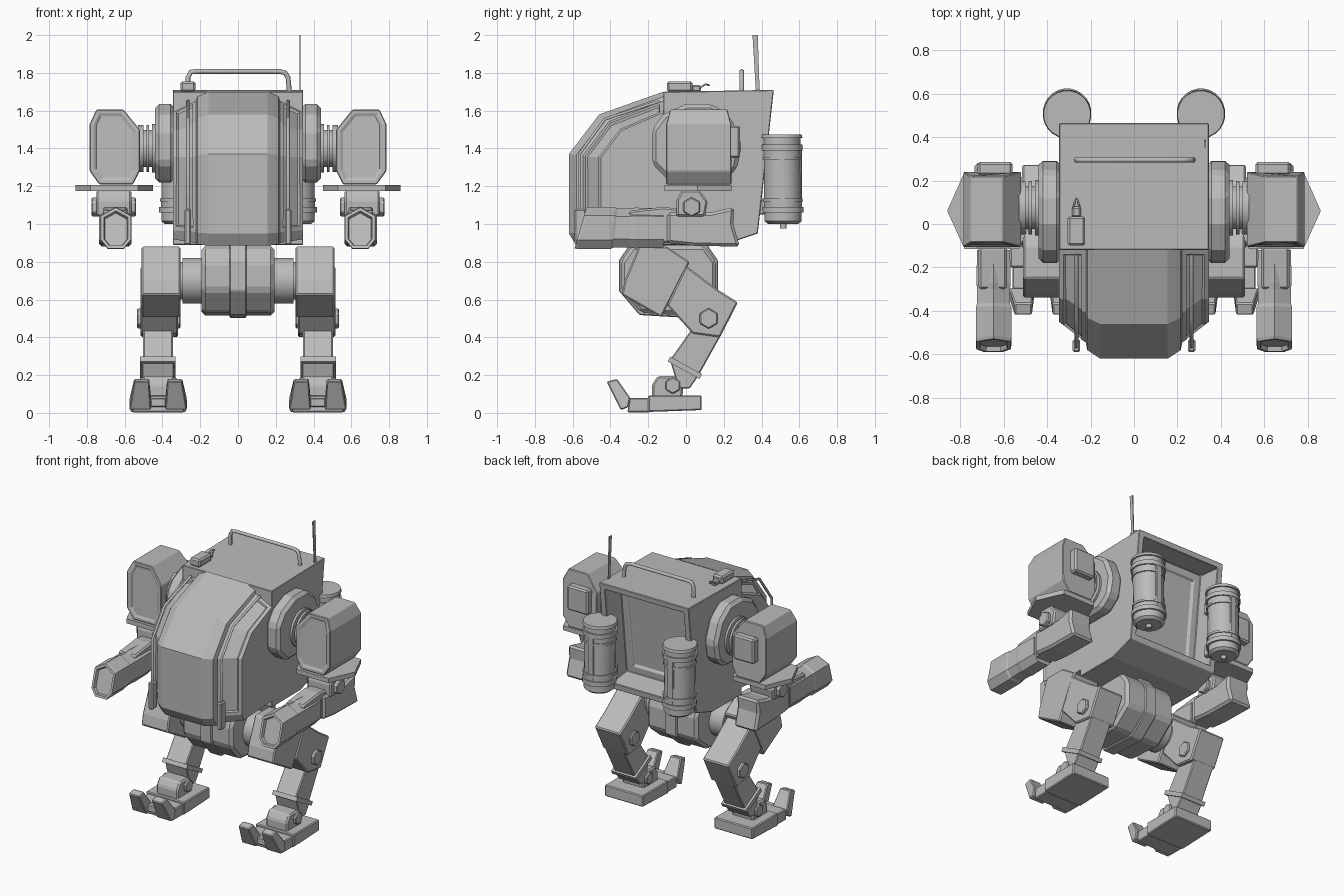
import bpy, bmesh, math

if "Cube" in bpy.data.objects:
    bpy.data.objects.remove(bpy.data.objects["Cube"])

grey = bpy.data.materials.new("hull grey")
grey.diffuse_color = (0.5, 0.5, 0.5, 1)
grey.use_nodes = True
grey.node_tree.nodes["Principled BSDF"].inputs["Base Color"].default_value = grey.diffuse_color


def finish(name, bm, bevel=0, mirror=False, smooth=False):
    bmesh.ops.recalc_face_normals(bm, faces=bm.faces)
    if smooth:
        for f in bm.faces:
            f.smooth = True
        for e in bm.edges:
            e.smooth = len(e.link_faces) == 2 and e.calc_face_angle() < math.radians(35)
    me = bpy.data.meshes.new(name)
    bm.to_mesh(me)
    bm.free()
    me.materials.append(grey)
    ob = bpy.data.objects.new(name, me)
    bpy.context.collection.objects.link(ob)
    if bevel:
        m = ob.modifiers.new("bevel", 'BEVEL')
        m.width, m.segments, m.limit_method = bevel, 1, 'ANGLE'
    if mirror:
        ob.modifiers.new("mirror", 'MIRROR')
    return ob


def loft_mesh(rings):
    bm = bmesh.new()
    rows = [[bm.verts.new(p) for p in r] for r in rings]
    n = len(rows[0])
    for a, b in zip(rows, rows[1:]):
        for i in range(n):
            bm.faces.new((a[i], a[(i + 1) % n], b[(i + 1) % n], b[i]))
    bm.faces.new(rows[0])
    bm.faces.new(rows[-1][::-1])
    bmesh.ops.recalc_face_normals(bm, faces=bm.faces)
    return bm


def place(axis, t, p, q):
    return {'x': (t, p, q), 'y': (p, t, q), 'z': (p, q, t)}[axis]


def prism(name, axis, pts, a, b, bevel=0, mirror=True, smooth=False):
    bm = loft_mesh([[place(axis, t, p, q) for p, q in pts] for t in (a, b)])
    return finish(name, bm, bevel, mirror, smooth)


def box(name, x, y, z, bevel=0, mirror=True):
    pts = [(y[0], z[0]), (y[1], z[0]), (y[1], z[1]), (y[0], z[1])]
    return prism(name, 'x', pts, x[0], x[1], bevel, mirror)


def ngon(cp, cq, r, n):
    return [(cp + r * math.cos(2 * math.pi * (i + .5) / n),
             cq + r * math.sin(2 * math.pi * (i + .5) / n)) for i in range(n)]


def lathe(name, axis, cp, cq, prof, n=24, lean=0, mirror=True):
    rings = []
    for t, r in prof:
        rings.append([place(axis, t, p, q) for p, q in ngon(cp, cq + lean * (t - prof[0][0]), r, n)])
    return finish(name, loft_mesh(rings), 0, mirror, True)


def tube(name, pts, r):
    cu = bpy.data.curves.new(name, 'CURVE')
    cu.dimensions, cu.bevel_depth, cu.bevel_resolution, cu.use_fill_caps = '3D', r, 1, True
    sp = cu.splines.new('POLY')
    sp.points.add(len(pts) - 1)
    for p, c in zip(sp.points, pts):
        p.co = (*c, 1)
    cu.materials.append(grey)
    ob = bpy.data.objects.new(name, cu)
    bpy.context.collection.objects.link(ob)


def sink(bm, faces, width, depth):
    bmesh.ops.inset_region(bm, faces=faces, thickness=width, use_even_offset=True)
    bmesh.ops.inset_region(bm, faces=faces, thickness=.006, depth=-depth, use_even_offset=True)


# Rear hull with a deep recess in the back
side = [(-.12, .89), (.20, .89), (.38, .95), (.465, 1.71), (-.12, 1.70)]
bm = loft_mesh([[(x, y, z) for y, z in side] for x in (-.345, .345)])
back = [f for f in bm.faces if f.normal.y > .9]
sink(bm, back, .042, .16)
sink(bm, back, .05, .015)
finish("rear_hull", bm, .004)

# Faceted front canopy: each column repeats the profile, set further in
profile = [(-.10, .89, 0, .3), (-.58, .885, .9, .2), (-.62, .95, 1, .1), (-.62, 1.37, 1, -.1),
           (-.46, 1.58, .7, -.5), (-.12, 1.70, 0, -.65)]
cols = [(.155, 0), (.215, .04), (.222, .075), (.345, .17)]
cols = [(-x, d) for x, d in cols[::-1]] + cols
bm = loft_mesh([[(x, y + d * dy, z + d * dz) for y, z, dy, dz in profile] for x, d in cols])
for s in (-1, 1):
    cheek = [f for f in bm.faces if min(v.co.x * s for v in f.verts) > .22
             and max(v.co.x * s for v in f.verts) - min(v.co.x * s for v in f.verts) > .05
             and f.calc_center_median().z > .94 and f.calc_center_median().y < -.15]
    sink(bm, cheek, .022, .012)
finish("front_canopy", bm)

# Guard rods and lower clamps on the cheeks
for s in (-1, 1):
    tube("guard_rod", [(s * .265, y, z) for y, z in
         [(-.545, .90), (-.565, .97), (-.565, 1.37), (-.43, 1.555), (-.14, 1.65)]], .009)
box("rod_clamp", (.248, .282), (-.59, -.53), (.89, 1.08), .008)

# Roof details: handle, antenna, sensor
h = [(-.265, 1.70), (-.265, 1.775), (-.25, 1.805), (-.215, 1.808), (.22, 1.808), (.25, 1.80), (.265, 1.775), (.272, 1.70)]
tube("roof_handle", [(x, .295, z) for x, z in h], .013)
prism("antenna", 'x', [(.37, 1.70), (.39, 1.70), (.38, 2.0), (.352, 2.0)], .325, .331, mirror=False)
box("roof_sensor", (-.305, -.225), (-.10, .035), (1.70, 1.755), .01, False)
box("sensor_neck", (-.285, -.245), (.03, .08), (1.70, 1.735), .008, False)
tube("sensor_cable", [(-.28, .07, 1.72), (-.272, .105, 1.74), (-.265, .12, 1.735), (-.258, .105, 1.74), (-.25, .07, 1.72)], .005)

# Rear canisters with raised bands
can = [(.975, .018), (1.0, .018), (1.0, .08), (1.015, .099), (1.06, .099), (1.06, .111), (1.09, .111),
       (1.09, .101), (1.12, .101), (1.12, .107), (1.135, .107), (1.135, .099), (1.34, .099), (1.34, .107),
       (1.355, .107), (1.355, .101), (1.39, .101), (1.39, .111), (1.42, .111), (1.42, .101), (1.455, .101),
       (1.455, .112), (1.475, .108)]
lathe("canister", 'z', .308, .515, can, 24, -.02)
box("canister_mount", (.27, .335), (.36, .44), (1.36, 1.44), .006)
box("canister_lower_mount", (.27, .335), (.36, .44), (1.05, 1.13), .006)
box("canister_strap", (.285, .33), (.594, .614), (1.08, 1.40), .004)

# Shoulders
ring = [(-.18, 1.5), (-.12, 1.58), (0, 1.635), (.14, 1.635), (.24, 1.56), (.295, 1.42), (.27, 1.29),
        (.18, 1.22), (-.08, 1.22), (-.18, 1.32)]
prism("shoulder_ring", 'x', ring, .335, .44, .022)
lathe("shoulder_joint", 'x', .075, 1.40, [(.43, .13), (.455, .13), (.455, .10), (.47, .10), (.47, .125),
      (.485, .125), (.485, .10), (.50, .10), (.50, .125), (.53, .125)], 20)

# Upper arm armour with sunken front panel
arm = [(.52, 1.50), (.52, 1.28), (.555, 1.21), (.735, 1.21), (.785, 1.28), (.785, 1.53), (.75, 1.605), (.605, 1.605)]
bm = loft_mesh([[(x, y, z) for x, z in arm] for y in (-.105, .24)])
for v in bm.verts:
    if v.co.z > 1.55:
        v.co.y += .02 if v.co.y < 0 else -.02
sink(bm, [f for f in bm.faces if f.normal.y < -.9], .025, .008)
finish("upper_arm", bm, .01, True)
box("arm_back_plate", (.56, .72), (.225, .285), (1.35, 1.52), .01)
prism("arm_skirt", 'z', [(.45, .06), (.53, -.115), (.78, -.115), (.86, .06), (.78, .24), (.53, .24)], 1.175, 1.207)

# Elbow and forearm
prism("elbow", 'x', [(-.05, 1.04), (.10, 1.04), (.115, 1.12), (.07, 1.18), (-.02, 1.18), (-.05, 1.13)], .565, .75, .01)
prism("elbow_bolt", 'x', ngon(.03, 1.09, .052, 6), .54, .775, .006)
prism("forearm_core", 'x', [(-.30, .90), (.06, .90), (.06, 1.07), (-.12, 1.09), (-.30, 1.07)], .585, .715, .01)
prism("forearm_rear", 'x', [(-.1, .90), (.04, .885), (.285, .88), (.25, 1.0), (.255, 1.09), (.13, 1.06), (-.1, 1.06)],
      .565, .735, .015)
# Six-sided front sleeve with a slanted, hollowed end
sleeve = [(.565, .915), (.605, .868), (.69, .868), (.728, .915), (.728, 1.045), (.647, 1.09), (.565, 1.045)]
c = (.647, .977)
bm = loft_mesh([[(c[0] + (x - c[0]) * k, y + slant * (z - .868), c[1] + (z - c[1]) * k) for x, z in sleeve]
                for y, k, slant in ((-.59, .97, .28), (-.575, 1, .28), (-.40, 1, .1), (-.385, .93, .1),
                                    (-.30, .93, 0), (-.27, .97, 0), (-.12, .93, 0))])
sink(bm, [f for f in bm.faces if f.normal.y < -.9 and f.calc_center_median().y < -.5 and len(f.verts) == 7], .015, .02)
finish("forearm_sleeve", bm, 0, True)

# Pelvis with central ridge and axle
hip = [(-.285, .885), (-.345, .80), (-.345, .65), (-.24, .53), (.02, .515), (.16, .63), (.16, .80), (.1, .885)]
prism("pelvis", 'x', hip, -.193, .193, .02, False)
ridge = [(-.075 + (y + .075) * 1.04, .7 + (z - .7) * 1.07) for y, z in hip]
prism("pelvis_ridge", 'x', ridge, -.045, .045, .006, False)
lathe("hip_axle", 'x', -.1, .70, [(.18, .122), (.295, .122), (.295, .10), (.32, .10)], 24)

# Legs
prism("thigh", 'x', [(-.25, .88), (-.1, .88), (.02, .80), (-.13, .505), (-.34, .625), (-.325, .70)], .305, .51, .008)
prism("knee_link", 'x', [(.0, .78), (.165, .655), (.275, .585), (.18, .40), (.035, .42), (-.1, .57)], .318, .515, .008)
prism("knee_bolt", 'x', ngon(.12, .50, .055, 6), .305, .535, .006)
prism("shin", 'x', [(.035, .45), (.19, .42), (.065, .195), (-.085, .28)], .345, .502, .006)
prism("shin_flange", 'x', [(-.097, .272), (-.083, .298), (.085, .205), (.071, .18)], .33, .518)
prism("shin_foot", 'x', [(-.083, .275), (.063, .193), (.02, .13), (-.04, .13)], .34, .508, .005)
prism("ankle", 'x', [(-.18, .08), (-.02, .08), (-.01, .17), (-.05, .195), (-.15, .195), (-.18, .15)], .34, .505, .01)
prism("ankle_bolt", 'x', ngon(-.07, .145, .045, 6), .325, .52, .006)

# Feet with two raised toes
prism("foot_heel", 'x', [(-.20, .005), (.083, .015), (.083, .093), (-.20, .093)], .275, .57, .006)
prism("foot_sole", 'x', [(-.31, .003), (-.19, .003), (-.19, .08), (-.30, .08)], .285, .56, .006)
toe = [(-.345, .015), (-.305, .03), (-.295, .08), (-.365, .18), (-.42, .165)]
for a, b, ta, tb in ((.27, .385, .295, .375), (.46, .575, .47, .55)):
    bm = loft_mesh([[(t if z > .1 else x, y, z) for y, z in toe] for x, t in ((a, ta), (b, tb))])
    finish("toe", bm, .006, True)
box("toe_hinge", (.38, .465), (-.335, -.29), (.03, .08), .006)
